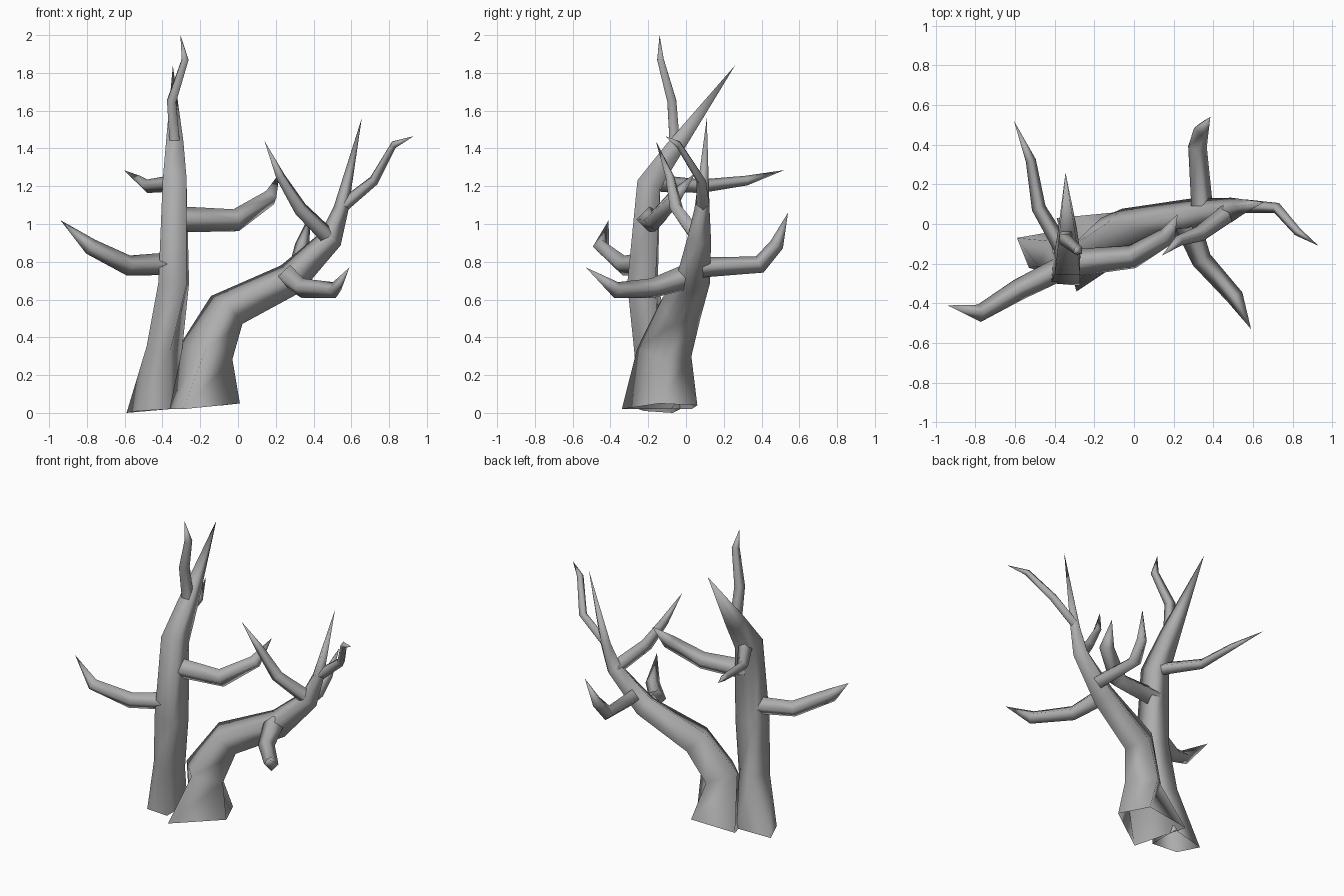
import bpy, bmesh
from math import sin, cos, radians
from mathutils import Vector

cube = bpy.data.objects.get("Cube")
if cube:
    bpy.data.objects.remove(cube, do_unlink=True)

bark = bpy.data.materials.new("grey bark")
bark.use_nodes = True
colour = (0.42, 0.42, 0.42, 1)
bark.diffuse_color = colour
bark.node_tree.nodes["Principled BSDF"].inputs["Base Color"].default_value = colour

ACROSS = Vector((1, 0, 0))
UP = Vector((0, 0, 1))


def limb(name, path, radii, side=UP, turns=(0, 0, 0), foot=None):
    """Four-sided tapering limb along path, ending in a point; foot replaces the first ring."""
    pts = [Vector(p) for p in path]
    bm = bmesh.new()
    rings = []
    for i, (p, r, turn) in enumerate(zip(pts, radii, turns)):
        ahead = (pts[i + 1] - p).normalized()
        behind = (p - pts[i - 1]).normalized() if i else ahead
        t = (ahead + behind).normalized()
        u = (side - t * side.dot(t)).normalized()
        v = t.cross(u)
        angles = [radians(turn + 90 * k) for k in range(4)]
        corners = [p + (u * cos(a) + v * sin(a)) * r for a in angles]
        if i == 0 and foot:
            corners = foot
        rings.append([bm.verts.new(c) for c in corners])
    tip = bm.verts.new(pts[-1])
    for k in range(4):
        n = (k + 1) % 4
        for lower, upper in zip(rings, rings[1:]):
            bm.faces.new((lower[k], lower[n], upper[n], upper[k]))
        bm.faces.new((rings[-1][k], rings[-1][n], tip))
    for f in bm.faces:
        f.smooth = True
    mesh = bpy.data.meshes.new(name)
    bm.to_mesh(mesh)
    bm.free()
    mesh.materials.append(bark)
    obj = bpy.data.objects.new(name, mesh)
    bpy.context.collection.objects.link(obj)


# Upright trunk, open at the foot, twisting as it rises
limb("upright_trunk",
     [(-.46, -.14, .01), (-.39, -.18, .34), (-.34, -.23, .69), (-.335, -.197, 1.21),
      (-.335, -.055, 1.41), (-.345, .26, 1.84)],
     [.1, .1, .106, .09, .065], ACROSS, (0, -72, -50, -45, -45),
     foot=[(-.36, -.25, .02), (-.36, -.03, .02), (-.59, -.07, 0), (-.53, -.22, .01)])

# Leaning trunk, open at the foot, with an edge along its top
limb("leaning_trunk",
     [(-.19, -.1, .03), (-.17, -.115, .32), (-.06, -.03, .545), (.28, .04, .71),
      (.49, .07, .92), (.545, .085, 1.08), (.655, .11, 1.56)],
     [.15, .145, .115, .09, .063, .04], ACROSS, (0, 0, 0, 0, 0, 0),
     foot=[(.01, -.14, .05), (-.08, .06, .04), (-.39, .03, .02), (-.29, -.34, .02)])

# Branches of the upright trunk
limb("crown_branch",
     [(-.335, -.06, 1.43), (-.352, -.075, 1.65), (-.28, -.135, 1.87), (-.305, -.14, 2)],
     [.038, .034, .025], ACROSS, (45, 45, 45))
limb("rear_branch",
     [(-.35, -.14, 1.215), (-.48, .08, 1.2), (-.52, .32, 1.23), (-.605, .52, 1.285)],
     [.044, .036, .026])
limb("outer_branch",
     [(-.36, -.22, .79), (-.58, -.33, .78), (-.78, -.45, .88), (-.94, -.41, 1.02)],
     [.06, .054, .044])
limb("inner_branch",
     [(-.34, -.2, 1.025), (-.01, -.165, 1.02), (.17, -.06, 1.14), (.22, .05, 1.27)],
     [.07, .06, .046])

# Branches of the leaning trunk
limb("upper_inner_branch",
     [(.48, .06, .93), (.33, -.05, 1.08), (.225, -.085, 1.25), (.14, -.16, 1.44)],
     [.048, .04, .027])
limb("upper_outer_branch",
     [(.56, .09, 1.1), (.72, .08, 1.23), (.825, -.04, 1.42), (.93, -.11, 1.465)],
     [.034, .028, .021])
limb("front_branch",
     [(.27, 0, .72), (.34, -.18, .66), (.51, -.37, .65), (.59, -.53, .77)],
     [.066, .052, .044])
limb("back_branch",
     [(.345, .06, .77), (.32, .39, .785), (.34, .48, .89), (.385, .54, 1.06)],
     [.055, .047, .038], ACROSS)
